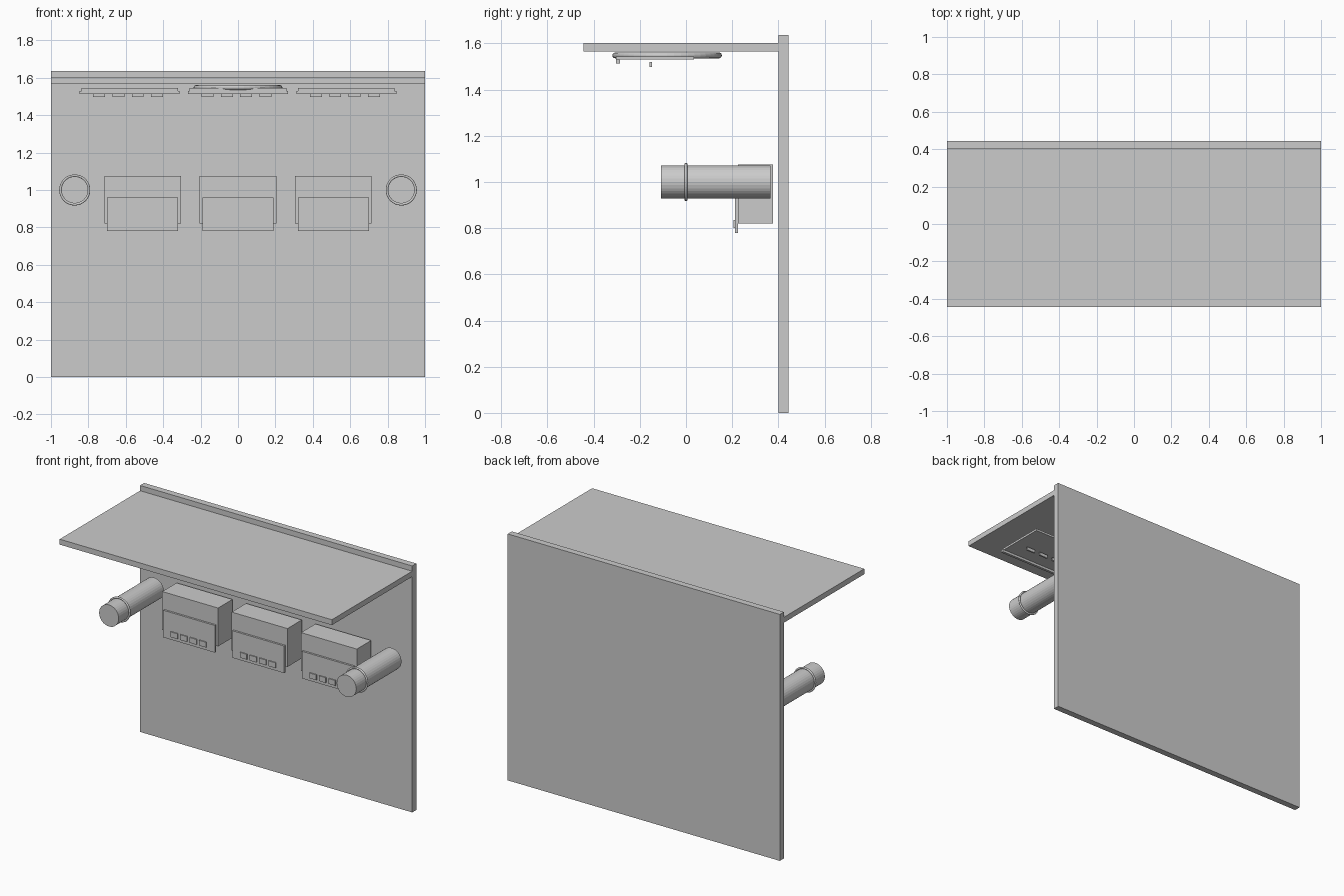
import bpy
import math

if "Cube" in bpy.data.objects:
    bpy.data.objects.remove(bpy.data.objects["Cube"])


def box(name, x0, x1, y0, y1, z0, z1):
    bpy.ops.mesh.primitive_cube_add(size=1, location=((x0 + x1) / 2, (y0 + y1) / 2, (z0 + z1) / 2))
    ob = bpy.context.object
    ob.name = name
    ob.scale = (x1 - x0, y1 - y0, z1 - z0)
    bpy.ops.object.transform_apply(location=False, rotation=False, scale=True)
    return ob


def torus(name, loc, major, minor, rot=(0, 0, 0), seg=48):
    bpy.ops.mesh.primitive_torus_add(location=loc, rotation=rot, major_radius=major,
                                     minor_radius=minor, major_segments=seg, minor_segments=12)
    ob = bpy.context.object
    ob.name = name
    return ob


# Back wall and overhead shelf
box("back_wall", -1, 1, 0.40, 0.443, 0, 1.637)
box("overhead_panel", -1, 1, -0.443, 0.40, 1.566, 1.602)

# Three wall units with a front flap and raised tabs
for cx in (-0.51, 0, 0.51):
    box("wall_unit", cx - 0.205, cx + 0.205, 0.226, 0.377, 0.82, 1.075)
    box("wall_unit_flap", cx - 0.19, cx + 0.19, 0.213, 0.226, 0.78, 0.96)
    for i in range(4):
        tx = cx + (i - 1.5) * 0.07
        box("wall_unit_tab", tx - 0.025, tx + 0.025, 0.206, 0.213, 0.80, 0.835)

# Three panels hung under the overhead, each with a front lip and tabs
for cx in (-0.58, 0, 0.58):
    box("hanging_panel", cx - 0.258, cx + 0.258, -0.303, 0.034, 1.53, 1.544)
    box("hanging_panel_lip", cx - 0.267, cx + 0.267, -0.303, -0.286, 1.514, 1.53)
    for i in range(4):
        tx = cx - 0.008 + (i - 1.5) * 0.104
        box("hanging_panel_tab", tx - 0.032, tx + 0.032, -0.158, -0.147, 1.498, 1.519)

# Round ring under the overhead
torus("overhead_ring", (0, -0.082, 1.548), 0.225, 0.0125)

# Side cylinders with collars
for cx in (-0.873, 0.873):
    bpy.ops.mesh.primitive_cylinder_add(vertices=32, radius=0.072, depth=0.474,
                                        location=(cx, 0.129, 1.0),
                                        rotation=(math.pi / 2, 0, 0))
    bpy.context.object.name = "side_cylinder"
    torus("cylinder_collar", (cx, 0, 1.0), 0.077, 0.006, (math.pi / 2, 0, 0))
